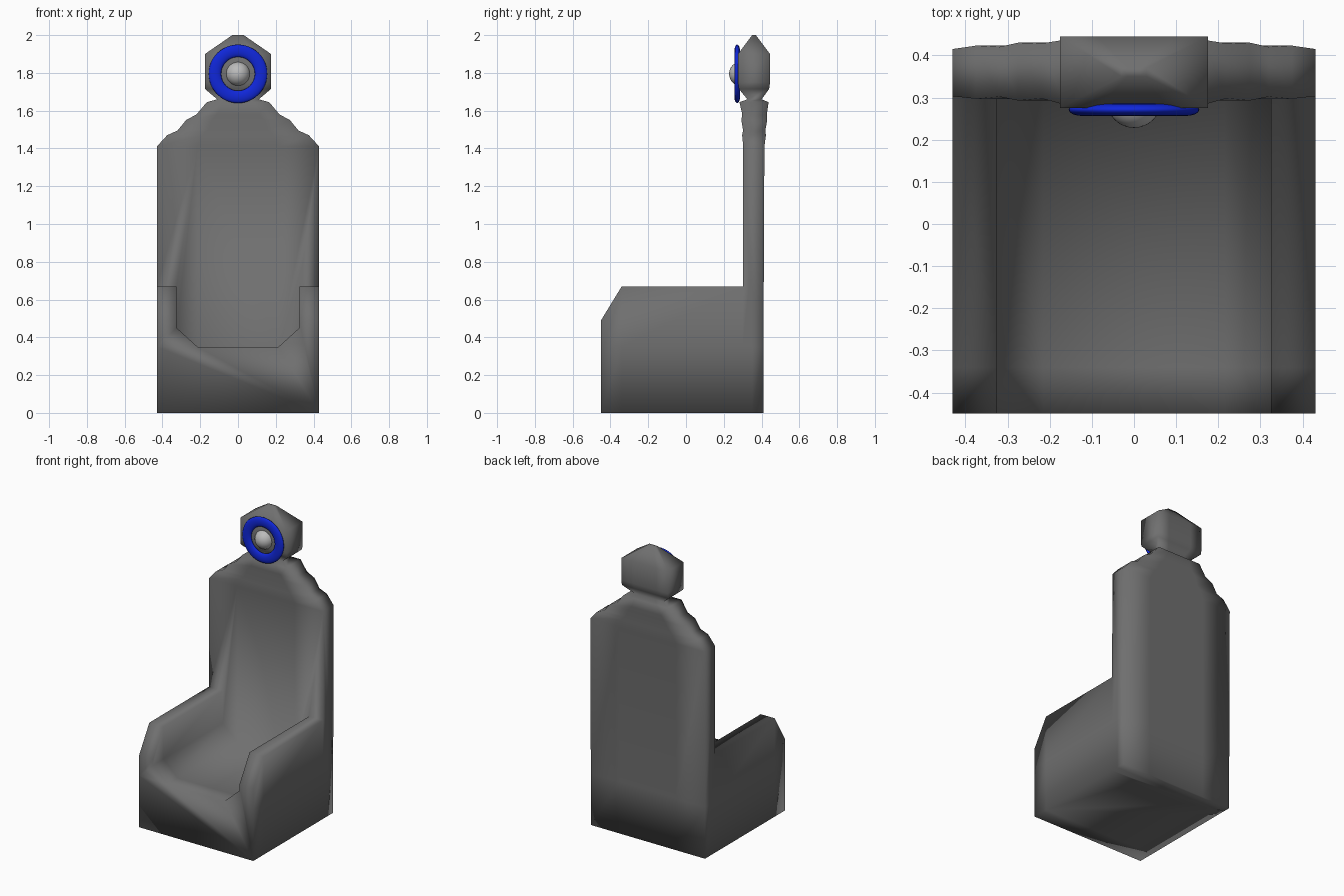
import bpy, bmesh, math

if "Cube" in bpy.data.objects:
    bpy.data.objects.remove(bpy.data.objects["Cube"])


def loft(name, rings):
    """Closed solid skinned through rings holding equal point counts."""
    bm = bmesh.new()
    vs = [[bm.verts.new(p) for p in ring] for ring in rings]
    n = len(vs[0])
    for a, b in zip(vs, vs[1:]):
        for i in range(n):
            j = (i + 1) % n
            bm.faces.new((a[i], a[j], b[j], b[i]))
    bm.faces.new(vs[0])
    bm.faces.new(vs[-1])
    bmesh.ops.recalc_face_normals(bm, faces=bm.faces)
    mesh = bpy.data.meshes.new(name)
    bm.to_mesh(mesh)
    bm.free()
    ob = bpy.data.objects.new(name, mesh)
    bpy.context.collection.objects.link(ob)
    return ob


def smooth(ob):
    for p in ob.data.polygons:
        p.use_smooth = True


# Seat: U-shaped section with chamfered inner corners, arms sloped at the front
def seat_section(y, arm):
    half = [(0.43, 0), (0.43, 0.35), (0.43, arm), (0.325, arm),
            (0.325, 0.45), (0.215, 0.35)]
    pts = half + [(-x, z) for x, z in reversed(half)]
    return [(x, y, z) for x, z in pts]


seat = loft("seat", [seat_section(-0.45, 0.49), seat_section(-0.34, 0.67),
                     seat_section(0.35, 0.67)])

# Backrest with stepped shoulders, pinched neck and faceted headpiece:
# (z, half width, front y, back y)
levels = [
    (0, 0.43, 0.30, 0.41), (0.35, 0.43, 0.30, 0.41),
    (1.41, 0.43, 0.303, 0.415), (1.47, 0.375, 0.297, 0.423),
    (1.495, 0.32, 0.302, 0.42), (1.55, 0.275, 0.293, 0.43),
    (1.58, 0.22, 0.298, 0.428), (1.645, 0.165, 0.283, 0.437),
    (1.66, 0.11, 0.325, 0.40), (1.715, 0.175, 0.28, 0.44),
    (1.75, 0.175, 0.275, 0.445), (1.90, 0.175, 0.275, 0.445),
    (2.0, 0.03, 0.35, 0.37)]


def back_section(z, w, f, b):
    half = [(w, f), (w, b), (w * 0.5, b)]
    return ([(x, y, z) for x, y in half] + [(-w * 0.5, b, z), (-w, b, z), (-w, f, z)]
            + [(-w * 0.5, f, z), (w * 0.5, f, z)])


back = loft("backrest", [back_section(*lv) for lv in levels])

# Fuse the seat and backrest into one shell
mod = back.modifiers.new("join", 'BOOLEAN')
mod.operation = 'UNION'
mod.solver = 'EXACT'
mod.object = seat
bpy.context.view_layer.objects.active = back
back.select_set(True)
bpy.ops.object.modifier_apply(modifier=mod.name)
bpy.data.objects.remove(seat)
back.name = "chair_body"
smooth(back)

# Flattened blue ring on the headpiece
bpy.ops.mesh.primitive_torus_add(major_radius=0.122, minor_radius=0.033,
                                 major_segments=48, minor_segments=16,
                                 location=(0, 0.271, 1.795),
                                 rotation=(math.pi / 2, 0, 0))
ring = bpy.context.object
ring.name = "head_ring"
ring.scale.z = 0.45
blue = bpy.data.materials.new("blue")
blue.diffuse_color = (0.005, 0.02, 0.7, 1)
blue.use_nodes = True
blue.node_tree.nodes["Principled BSDF"].inputs["Base Color"].default_value = blue.diffuse_color
ring.data.materials.append(blue)
smooth(ring)

# Pale ball in the middle of the ring
bpy.ops.mesh.primitive_uv_sphere_add(segments=32, ring_count=16, radius=0.065,
                                     location=(0, 0.293, 1.795),
                                     rotation=(math.pi / 2, 0, 0))
ball = bpy.context.object
ball.name = "head_ball"
pale = bpy.data.materials.new("pale_grey")
pale.diffuse_color = (0.5, 0.5, 0.5, 1)
pale.use_nodes = True
pale.node_tree.nodes["Principled BSDF"].inputs["Base Color"].default_value = pale.diffuse_color
ball.data.materials.append(pale)
smooth(ball)

body = bpy.data.materials.new("dark_grey")
body.diffuse_color = (0.16, 0.16, 0.16, 1)
body.use_nodes = True
body.node_tree.nodes["Principled BSDF"].inputs["Base Color"].default_value = body.diffuse_color
back.data.materials.append(body)
